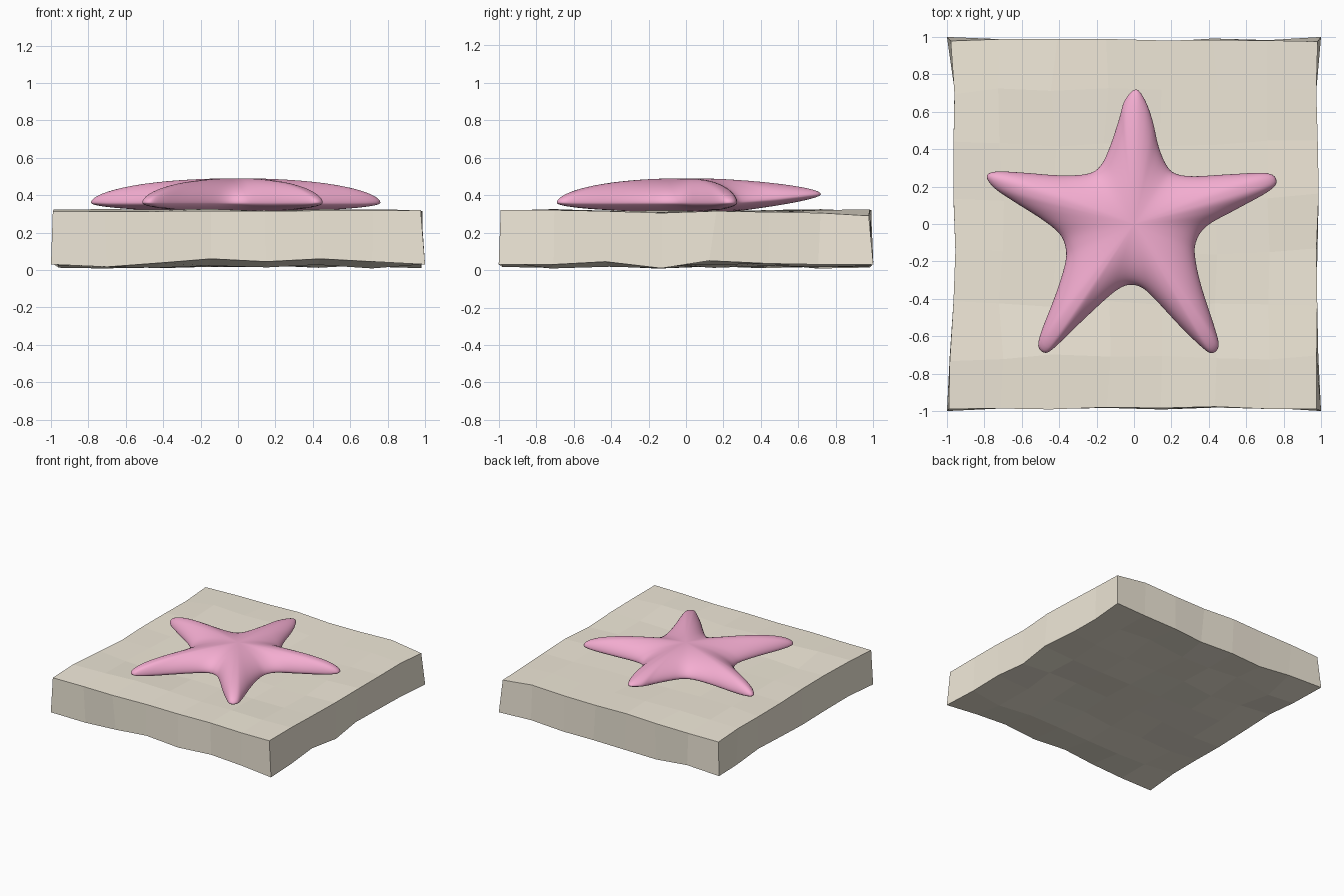
import bpy, bmesh, math, random
from mathutils import Vector

if "Cube" in bpy.data.objects:
    bpy.data.objects.remove(bpy.data.objects["Cube"])

random.seed(5)


def make_object(name, bm, color, smooth):
    bmesh.ops.recalc_face_normals(bm, faces=bm.faces)
    me = bpy.data.meshes.new(name)
    bm.to_mesh(me)
    bm.free()
    for p in me.polygons:
        p.use_smooth = smooth
    mat = bpy.data.materials.new(name + "_color")
    mat.diffuse_color = color
    mat.use_nodes = True
    mat.node_tree.nodes["Principled BSDF"].inputs["Base Color"].default_value = mat.diffuse_color
    me.materials.append(mat)
    ob = bpy.data.objects.new(name, me)
    bpy.context.collection.objects.link(ob)
    return ob


# Sand slab: 7 x 7 grid of flat, slightly wavy facets on top and bottom
N = 7
front_low = [.03, .017, .038, .06, .045, .06, .045, .03]
right_low = [.03, .03, .045, .01, .05, .035, .03, .03]
right_top = [.32, .32, .315, .305, .315, .31, .305, .29]
left_x = [-.99, -.985, -.965, -.955, -.965, -.965, -.96, -.98]
bm = bmesh.new()
grid = {}
for i in range(N + 1):
    for j in range(N + 1):
        for k in (0, 1):
            x, y = -1 + 2 * i / N, -1 + 2 * j / N
            corner = i in (0, N) and j in (0, N)
            if k:
                z = random.uniform(.302, .326)
                z = right_top[j] if i == N else .312 + .001 * i if j == 0 else z
            else:
                z = random.uniform(.008, .045)
                z = front_low[i] if j == 0 else right_low[j] if i == N else z
            # outer walls wobble slightly inward
            if i == 0:
                x = left_x[j] if k or not corner else -1
            elif i == N:
                x = 1 if corner and not k else random.uniform(.972, .988)
            else:
                x += random.uniform(-.02, .02)
            if j in (0, N):
                y *= 1 if corner and not k else random.uniform(.975, .992)
            else:
                y += random.uniform(-.02, .02)
            grid[i, j, k] = bm.verts.new((x, y, z))
for a in range(N):
    for b in range(N):
        for k in (0, 1):
            bm.faces.new([grid[a, b, k], grid[a + 1, b, k],
                          grid[a + 1, b + 1, k], grid[a, b + 1, k]])
    for e in (0, N):
        bm.faces.new([grid[a, e, 0], grid[a + 1, e, 0], grid[a + 1, e, 1], grid[a, e, 1]])
        bm.faces.new([grid[e, a, 0], grid[e, a + 1, 0], grid[e, a + 1, 1], grid[e, a, 1]])
make_object("sand_slab", bm, (.87, .81, .69, 1), False)

# Starfish: outline seen from above, smoothed and domed toward the centre
outline = [
    (.01, .72), (-.05, .66), (-.08, .56), (-.13, .41), (-.18, .31), (-.25, .268),
    (-.4, .26), (-.6, .275), (-.74, .28), (-.787, .255), (-.75, .195), (-.65, .125),
    (-.5, .03), (-.4, -.05), (-.365, -.13), (-.37, -.22), (-.42, -.38), (-.49, -.56),
    (-.512, -.65), (-.48, -.688), (-.43, -.665), (-.3, -.54), (-.15, -.40), (-.07, -.34),
    (-.01, -.325), (.05, -.345), (.12, -.41), (.25, -.55), (.37, -.665), (.42, -.69),
    (.453, -.65), (.43, -.55), (.365, -.35), (.33, -.2), (.33, -.1), (.39, -.01),
    (.55, .08), (.72, .175), (.762, .23), (.71, .272), (.5, .265), (.32, .255),
    (.22, .27), (.17, .32), (.13, .42), (.1, .55), (.06, .66)]
pts = [Vector(p) for p in outline]
loop = []
STEPS = 4
for n in range(len(pts)):
    p0, p1, p2, p3 = (pts[(n + d) % len(pts)] for d in (-1, 0, 1, 2))
    for s in range(STEPS):
        t = s / STEPS
        loop.append(.5 * (2 * p1 + (p2 - p0) * t + (2 * p0 - 5 * p1 + 4 * p2 - p3) * t * t
                          + (3 * p1 - p0 - 3 * p2 + p3) * t ** 3))

bm = bmesh.new()
M = len(loop)


def star_z(p, t, top):
    rim = .36 + .045 * max(0, (p.y * t - .27) / .45)    # the back arm lifts a little
    if top:
        return rim + (.49 - rim) * (1 - t ** 2.2) ** .55
    return rim - .05 * math.sqrt(1 - t * t)


levels = [math.sin(math.pi / 2 * q / 16) for q in range(1, 17)]
rim_ring = None
for top in (True, False):
    centre = bm.verts.new((0, 0, star_z(loop[0], 0, top)))
    prev = None
    for q, t in enumerate(levels):
        if q == len(levels) - 1 and rim_ring:
            ring = rim_ring
        else:
            t = min(t, 1)
            ring = [bm.verts.new((p.x * t, p.y * t, star_z(p, t, top))) for p in loop]
        for m in range(M):
            m2 = (m + 1) % M
            if prev:
                bm.faces.new([prev[m], prev[m2], ring[m2], ring[m]])
            else:
                bm.faces.new([centre, ring[m2], ring[m]])
        prev = ring
    rim_ring = prev
# soften the ridges along the arms
bmesh.ops.smooth_vert(bm, verts=[v for v in bm.verts if v is not None], factor=.3,
                      use_axis_z=True)
make_object("starfish", bm, (.91, .42, .64, 1), True)
